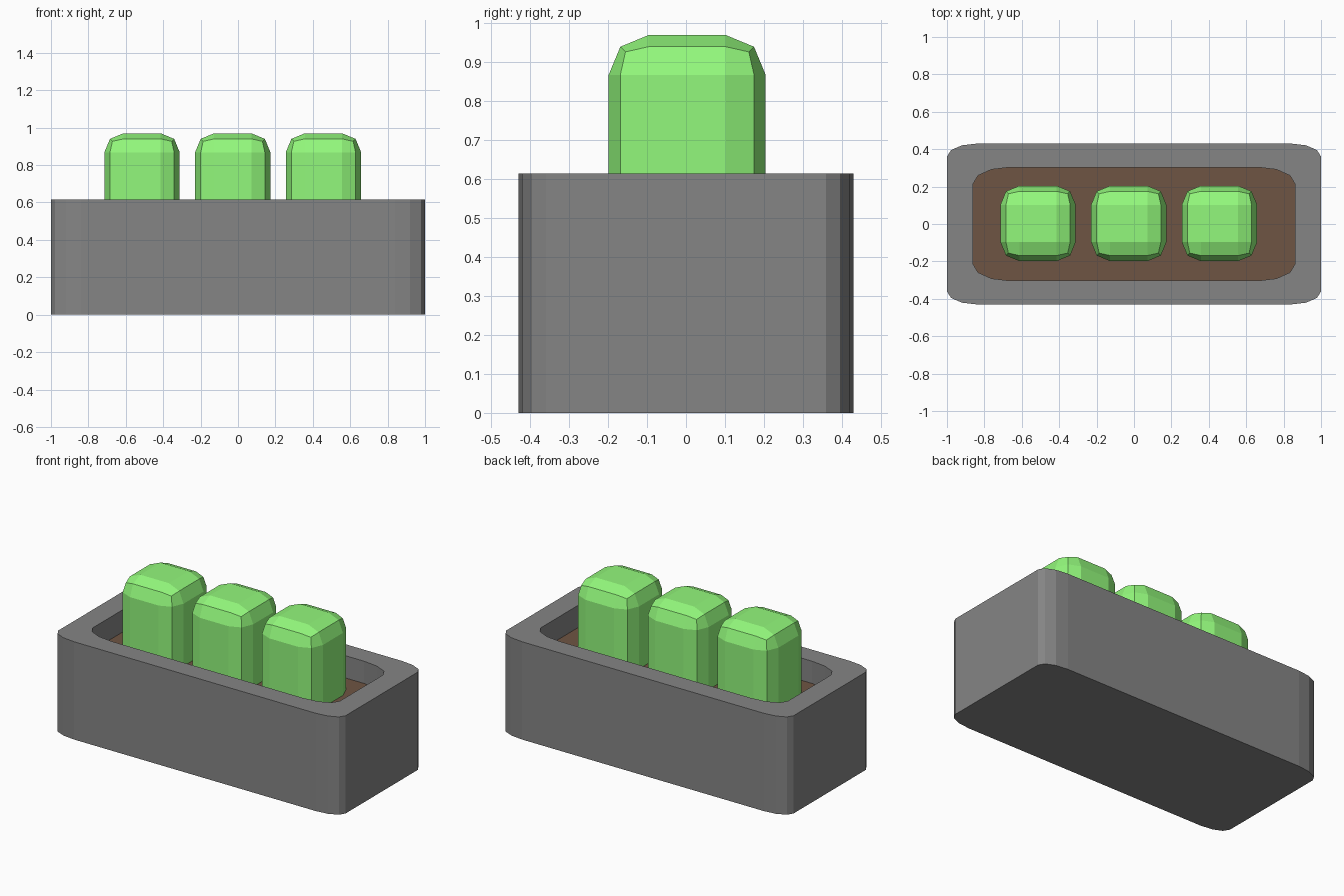
import bpy, bmesh
from math import sin, cos, pi

if "Cube" in bpy.data.objects:
    bpy.data.objects.remove(bpy.data.objects["Cube"])


def material(name, rgb):
    m = bpy.data.materials.new(name)
    m.diffuse_color = (*rgb, 1)
    m.use_nodes = True
    m.node_tree.nodes["Principled BSDF"].inputs["Base Color"].default_value = m.diffuse_color
    return m


def finish(bm, name, mat):
    bmesh.ops.recalc_face_normals(bm, faces=bm.faces)
    me = bpy.data.meshes.new(name)
    bm.to_mesh(me)
    bm.free()
    ob = bpy.data.objects.new(name, me)
    bpy.context.collection.objects.link(ob)
    me.materials.append(mat)
    return ob


def rounded_loop(bm, hx, hy, rx, ry, z, seg=3):
    """Rectangle ring with elliptical corners."""
    ring = []
    for q, (sx, sy) in enumerate([(1, 1), (-1, 1), (-1, -1), (1, -1)]):
        for i in range(seg + 1):
            a = (q + i / seg) * pi / 2
            ring.append(bm.verts.new((sx * (hx - rx) + rx * cos(a),
                                      sy * (hy - ry) + ry * sin(a), z)))
    return ring


def skin(bm, rings):
    """Bridge successive rings and cap both ends."""
    n = len(rings[0])
    for a, b in zip(rings, rings[1:]):
        for i in range(n):
            j = (i + 1) % n
            bm.faces.new((a[i], a[j], b[j], b[i]))
    bm.faces.new(rings[0])
    bm.faces.new(rings[-1])


TOP, SOIL, FLOOR = 0.615, 0.475, 0.40
OUTER = (1.0, 0.43, 0.16, 0.07)
INNER = (0.86, 0.303, 0.195, 0.088)
green = material("leaf_green", (0.29, 0.94, 0.20))
brown = material("soil_brown", (0.156, 0.089, 0.056))
grey = material("stone_grey", (0.235, 0.235, 0.235))

# Hollow planter box
bm = bmesh.new()
skin(bm, [rounded_loop(bm, *OUTER, 0), rounded_loop(bm, *OUTER, TOP),
          rounded_loop(bm, *INNER, TOP), rounded_loop(bm, *INNER, FLOOR)])
finish(bm, "planter_box", grey)

# Soil filling
bm = bmesh.new()
skin(bm, [rounded_loop(bm, *INNER, FLOOR), rounded_loop(bm, *INNER, SOIL)])
finish(bm, "soil", brown)

# Three bevelled block bushes
BASE, PEAK, WIDTH = 0.42, 0.97, 0.403
for k, x in enumerate((-0.513, -0.028, 0.457)):
    bm = bmesh.new()
    bmesh.ops.create_cube(bm, size=1)
    for v in bm.verts:
        v.co = (x + v.co.x * WIDTH, 0.003 + v.co.y * WIDTH,
                BASE + (v.co.z + 0.5) * (PEAK - BASE))
    edges = [e for e in bm.edges if max(v.co.z for v in e.verts) > BASE + 0.1]
    bmesh.ops.bevel(bm, geom=edges, offset=0.102, segments=2, profile=0.5,
                    affect='EDGES')
    finish(bm, f"bush_{k + 1}", green)
